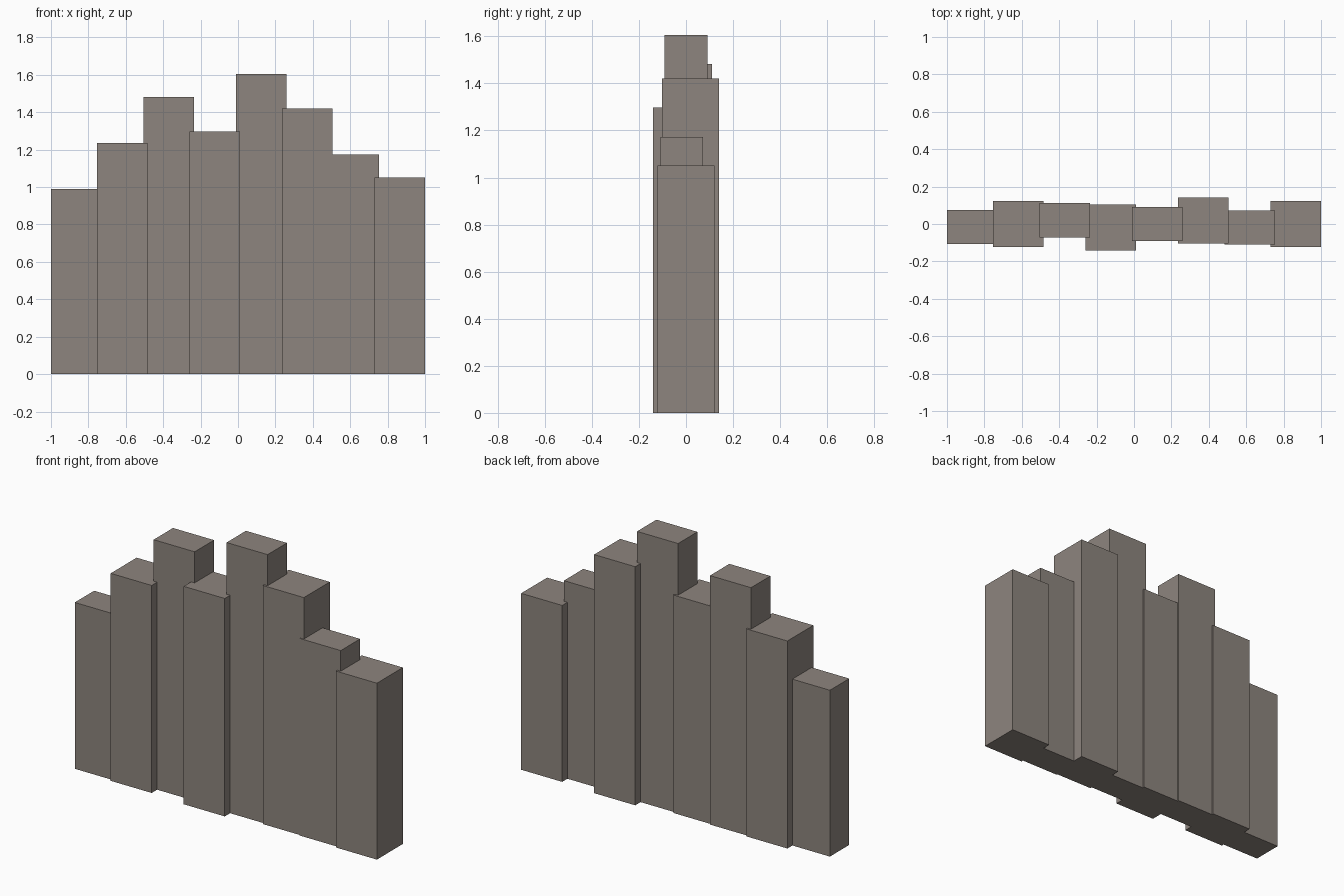
import bpy

# Remove the default cube
cube = bpy.data.objects.get("Cube")
if cube:
    bpy.data.objects.remove(cube, do_unlink=True)

# Single stone colour
stone = bpy.data.materials.new("warm_grey_stone")
stone.use_nodes = True
colour = (0.27, 0.235, 0.209, 1)
stone.diffuse_color = colour
bsdf = next(n for n in stone.node_tree.nodes if n.type == 'BSDF_PRINCIPLED')
bsdf.inputs["Base Color"].default_value = colour
bsdf.inputs["Roughness"].default_value = 0.9

WIDTH = 0.27
THIN, THICK = 0.182, 0.244


def column(name, x, y, depth, height):
    """Square-edged stone column standing on the ground."""
    bpy.ops.mesh.primitive_cube_add(size=1, location=(x, y, height / 2))
    obj = bpy.context.object
    obj.name = name
    obj.scale = (WIDTH, depth, height)
    bpy.ops.object.transform_apply(location=False, rotation=False, scale=True)
    obj.data.materials.append(stone)


# Overlapping columns from right to left: y offset, depth, height
columns = [
    (-0.016, THIN, 0.99),
    (0.0, THICK, 1.235),
    (0.02, THIN, 1.482),
    (-0.019, THICK, 1.297),
    (0.0, THIN, 1.605),
    (0.019, THICK, 1.42),
    (-0.018, THIN, 1.173),
    (0.0, THICK, 1.05),
]
first = -1 + WIDTH / 2
pitch = (2 - WIDTH) / (len(columns) - 1)
for i, (y, depth, height) in enumerate(columns):
    column(f"stone_column_{i + 1}", first + i * pitch, y, depth, height)
